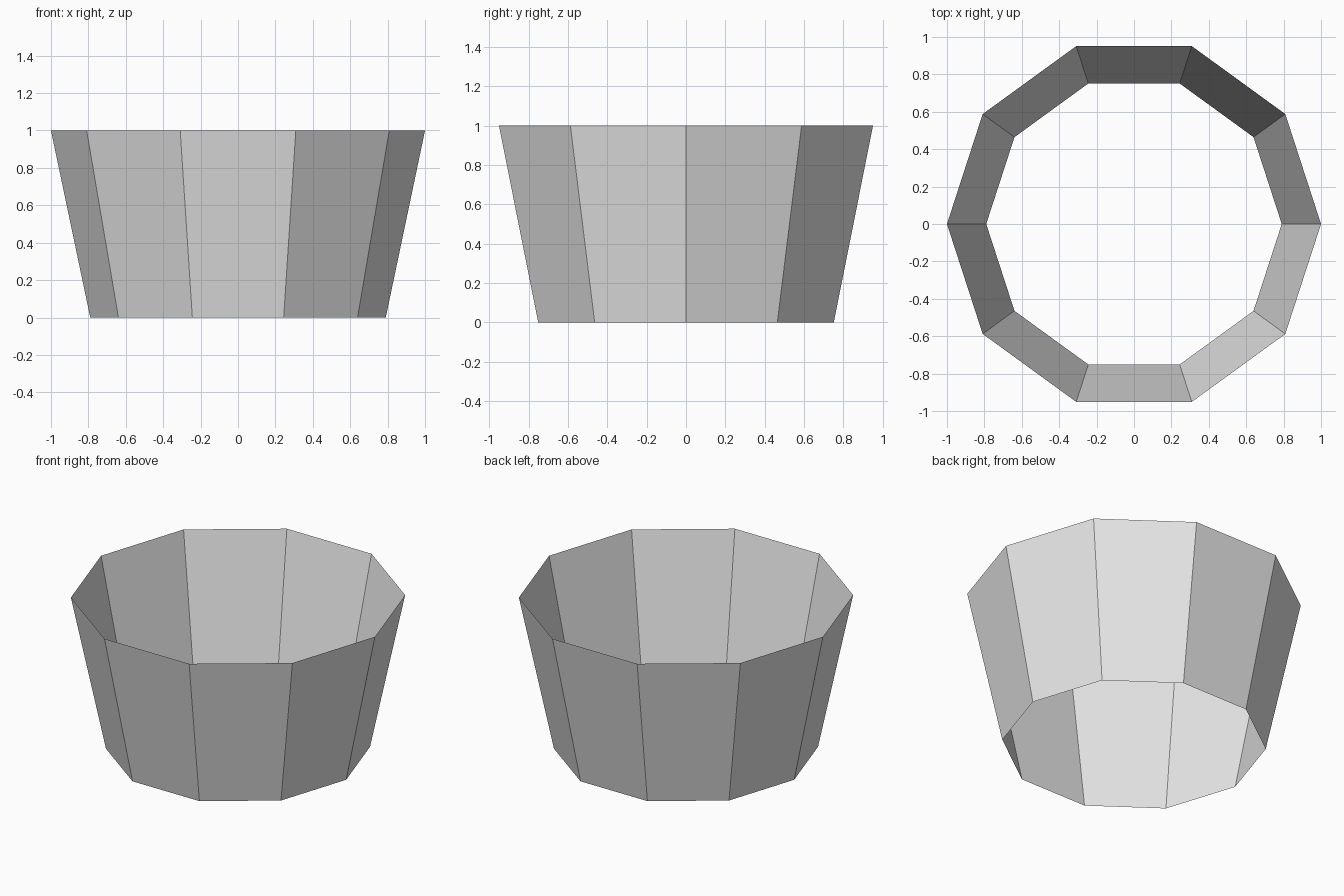
import bpy
import bmesh
from math import cos, sin, tau

cube = bpy.data.objects.get("Cube")
if cube:
    bpy.data.objects.remove(cube, do_unlink=True)

SIDES = 10
BOTTOM_RADIUS, TOP_RADIUS, HEIGHT = 0.79, 1.0, 1.0

# Plain grey material
grey = bpy.data.materials.new("light_grey")
grey.use_nodes = True
colour = (0.8, 0.8, 0.8, 1.0)
grey.diffuse_color = colour
grey.node_tree.nodes["Principled BSDF"].inputs["Base Color"].default_value = colour


def ring(bm, radius, z):
    angles = [tau * i / SIDES for i in range(SIDES)]
    return [bm.verts.new((radius * cos(a), radius * sin(a), z)) for a in angles]


# Thin flared wall, open at both ends
bm = bmesh.new()
lower = ring(bm, BOTTOM_RADIUS, 0)
upper = ring(bm, TOP_RADIUS, HEIGHT)
for i in range(SIDES):
    j = (i + 1) % SIDES
    bm.faces.new((lower[i], lower[j], upper[j], upper[i]))

mesh = bpy.data.meshes.new("flared_wall")
bm.to_mesh(mesh)
bm.free()
mesh.materials.append(grey)
wall = bpy.data.objects.new("flared_wall", mesh)
bpy.context.collection.objects.link(wall)
